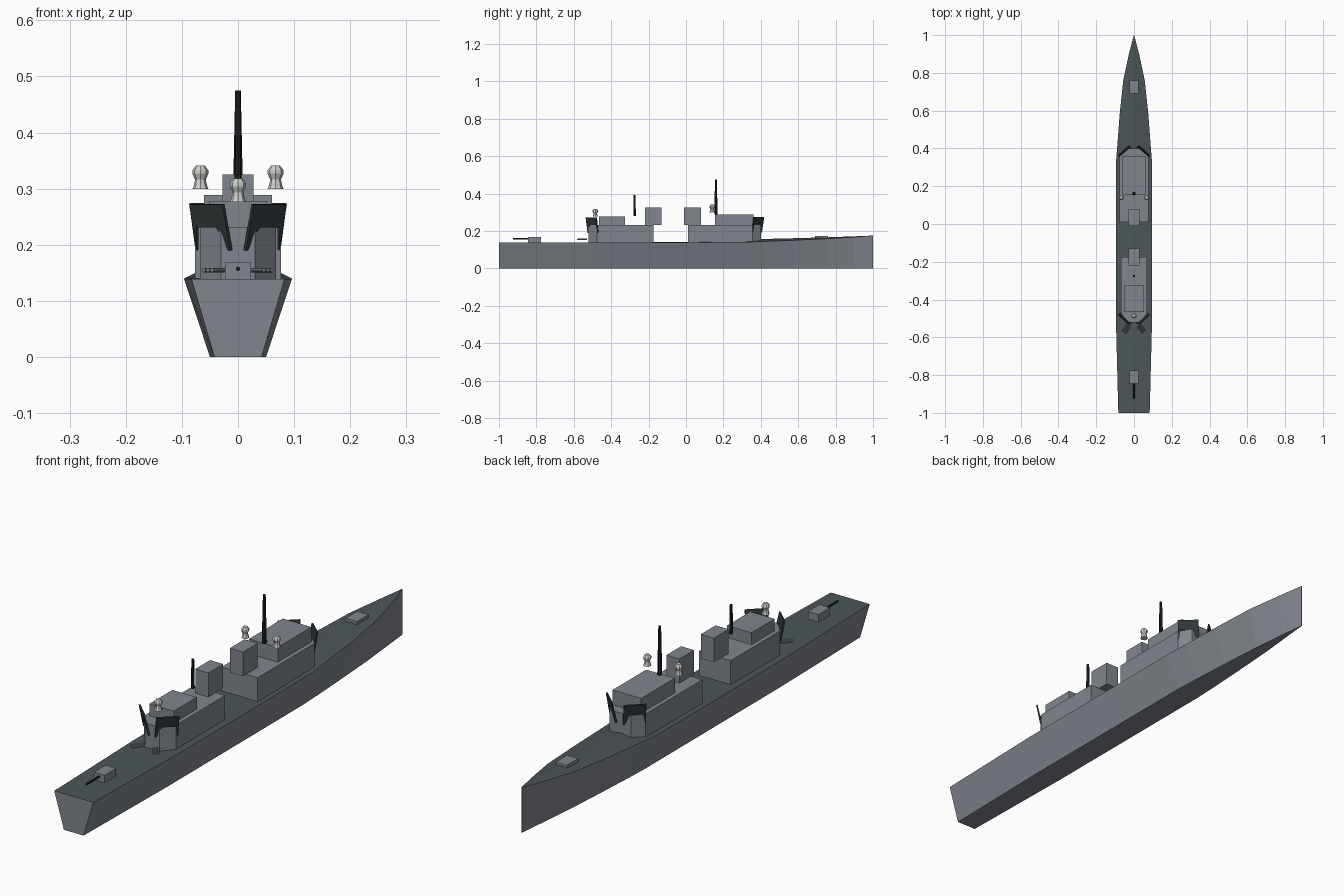
import bpy, bmesh, math
from mathutils import Vector, Matrix

if "Cube" in bpy.data.objects:
    bpy.data.objects.remove(bpy.data.objects["Cube"])


def mat(name, r, g, b):
    m = bpy.data.materials.new(name)
    m.diffuse_color = (r, g, b, 1)
    m.use_nodes = True
    m.node_tree.nodes["Principled BSDF"].inputs["Base Color"].default_value = m.diffuse_color
    return m


GREY = mat("ship grey", 0.22, 0.24, 0.27)
DECK = mat("deck grey", 0.075, 0.092, 0.098)
PANEL = mat("dark panel", 0.03, 0.037, 0.04)
BLACK = mat("mast black", 0.014, 0.017, 0.018)
WHITE = mat("dome white", 0.62, 0.62, 0.60)


def finish(name, bm, *mats):
    bmesh.ops.recalc_face_normals(bm, faces=bm.faces)
    me = bpy.data.meshes.new(name)
    bm.to_mesh(me)
    bm.free()
    ob = bpy.data.objects.new(name, me)
    for m in mats:
        me.materials.append(m)
    bpy.context.collection.objects.link(ob)
    return ob


def prism(name, outline, z0, z1, m=GREY):
    """Upright prism from a plan outline."""
    bm = bmesh.new()
    f = bm.faces.new([bm.verts.new((x, y, z0)) for x, y in outline])
    r = bmesh.ops.extrude_face_region(bm, geom=[f])
    bmesh.ops.translate(bm, vec=(0, 0, z1 - z0),
                        verts=[v for v in r["geom"] if isinstance(v, bmesh.types.BMVert)])
    return finish(name, bm, m)


def box(name, hw, y0, y1, z0, z1, m=GREY):
    return prism(name, [(-hw, y0), (hw, y0), (hw, y1), (-hw, y1)], z0, z1, m)


def lathe(name, profile, loc, m, sides=8, rot=None):
    """Closed solid of revolution from (radius, height) points."""
    bm = bmesh.new()
    rings = [[bm.verts.new((r * math.cos(2 * math.pi * i / sides),
                            r * math.sin(2 * math.pi * i / sides), z))
              for i in range(sides)] for r, z in profile]
    for a, b in zip(rings, rings[1:]):
        for i in range(sides):
            j = (i + 1) % sides
            bm.faces.new((a[i], a[j], b[j], b[i]))
    bm.faces.new(rings[0])
    bm.faces.new(rings[-1])
    bm.transform(Matrix.Translation(loc) @ (rot or Matrix()))
    return finish(name, bm, m)


# Hull: stations of y, deck half width, edge height, centre height, keel half width
stations = [(-1, .083, .139, .139, .042), (-.5, .096, .139, .139, .05),
            (0, .096, .139, .140, .05), (.32, .096, .140, .150, .05),
            (.42, .088, .144, .157, .046), (.58, .076, .150, .161, .037),
            (.76, .057, .159, .166, .025), (.9, .027, .167, .171, .011),
            (1, .001, .175, .175, .001)]
bm = bmesh.new()
rings = [[bm.verts.new(p) for p in ((-k, y, 0), (-w, y, ze), (0, y, zc), (w, y, ze), (k, y, 0))]
         for y, w, ze, zc, k in stations]
for a, b in zip(rings, rings[1:]):
    for i in range(5):
        j = (i + 1) % 5
        f = bm.faces.new((a[i], a[j], b[j], b[i]))
        f.material_index = 1 if i in (1, 2) else 0
bm.faces.new(rings[0])
bm.faces.new(rings[-1])
finish("hull", bm, GREY, DECK)

# Deckhouses with chamfered outer ends
prism("aft_deckhouse", [(-.068, -.175), (-.068, -.475), (-.03, -.522),
                        (.03, -.522), (.068, -.475), (.068, -.175)], .135, .232)
prism("forward_deckhouse", [(-.077, .01), (.077, .01), (.077, .355), (.045, .4),
                            (-.045, .4), (-.077, .355)], .135, .232)
box("aft_upper_house", .052, -.465, -.325, .232, .278)
box("forward_upper_house", .061, .155, .36, .232, .289)

# Funnels
box("aft_funnel", .028, -.22, -.13, .232, .325)
box("forward_funnel", .028, -.01, .08, .232, .325)

# Masts
lathe("aft_mast", [(.007, .28), (.005, .392)], (0, -.275, 0), BLACK)
lathe("forward_mast", [(.009, .287), (.005, .475)], (0, .16, 0), BLACK)

# Radomes
dome = [(.0145, 0), (.012, .006), (.0095, .017), (.0145, .028), (.014, .034), (.008, .042)]
for name, loc in (("aft_radome", (0, -.485, .276)), ("left_radome", (-.067, .14, .299)),
                  ("right_radome", (.067, .14, .299))):
    lathe(name, dome, loc, WHITE)


# Angled screens leaning outward at the deckhouse corners
def screen(name, ti, to, bi, bo, sx):
    ti, to, bi, bo = (Vector((p[0] * sx, p[1], p[2])) for p in (ti, to, bi, bo))

    def at(u, v):
        return ti.lerp(to, u).lerp(bi.lerp(bo, u), v)
    pts = [at(*p) for p in ((0, 0), (1, 0), (1, 1), (.9, .5), (.3, .5), (.06, 1), (0, 1))]
    n = (to - ti).cross(bi - ti).normalized() * .003
    bm = bmesh.new()
    a = [bm.verts.new(p + n) for p in pts]
    b = [bm.verts.new(p - n) for p in pts]
    bm.faces.new(a)
    bm.faces.new(b[::-1])
    for i in range(len(pts)):
        j = (i + 1) % len(pts)
        bm.faces.new((a[i], b[i], b[j], a[j]))
    finish(name, bm, PANEL)


for side, sx in (("left", -1), ("right", 1)):
    screen(side + "_aft_screen", (.026, -.535, .272), (.085, -.478, .272),
           (.012, -.524, .19), (.072, -.47, .19), sx)
    screen(side + "_forward_screen", (.026, .416, .274), (.085, .362, .274),
           (.014, .404, .192), (.074, .355, .192), sx)

# Gun turrets and barrel
box("aft_turret", .023, -.845, -.775, .135, .168)
box("forward_turret", .024, .69, .76, .152, .174)
lathe("aft_gun_barrel", [(.004, 0), (.004, .085)], (0, -.84, .157), BLACK,
      rot=Matrix.Rotation(math.pi / 2, 4, 'X'))

# Triple tube launchers on the aft deck
for side, sx in (("left", -1), ("right", 1)):
    turn = Matrix.Rotation(sx * math.radians(35), 4, 'Z')
    for i in (-1, 0, 1):
        off = turn @ Vector((i * .009, 0, 0))
        lathe(f"{side}_launcher_tube_{i + 2}", [(.004, -.024), (.004, .024)],
              Vector((sx * .04, -.555, .155)) + off, GREY,
              rot=turn @ Matrix.Rotation(math.pi / 2, 4, 'X'))
